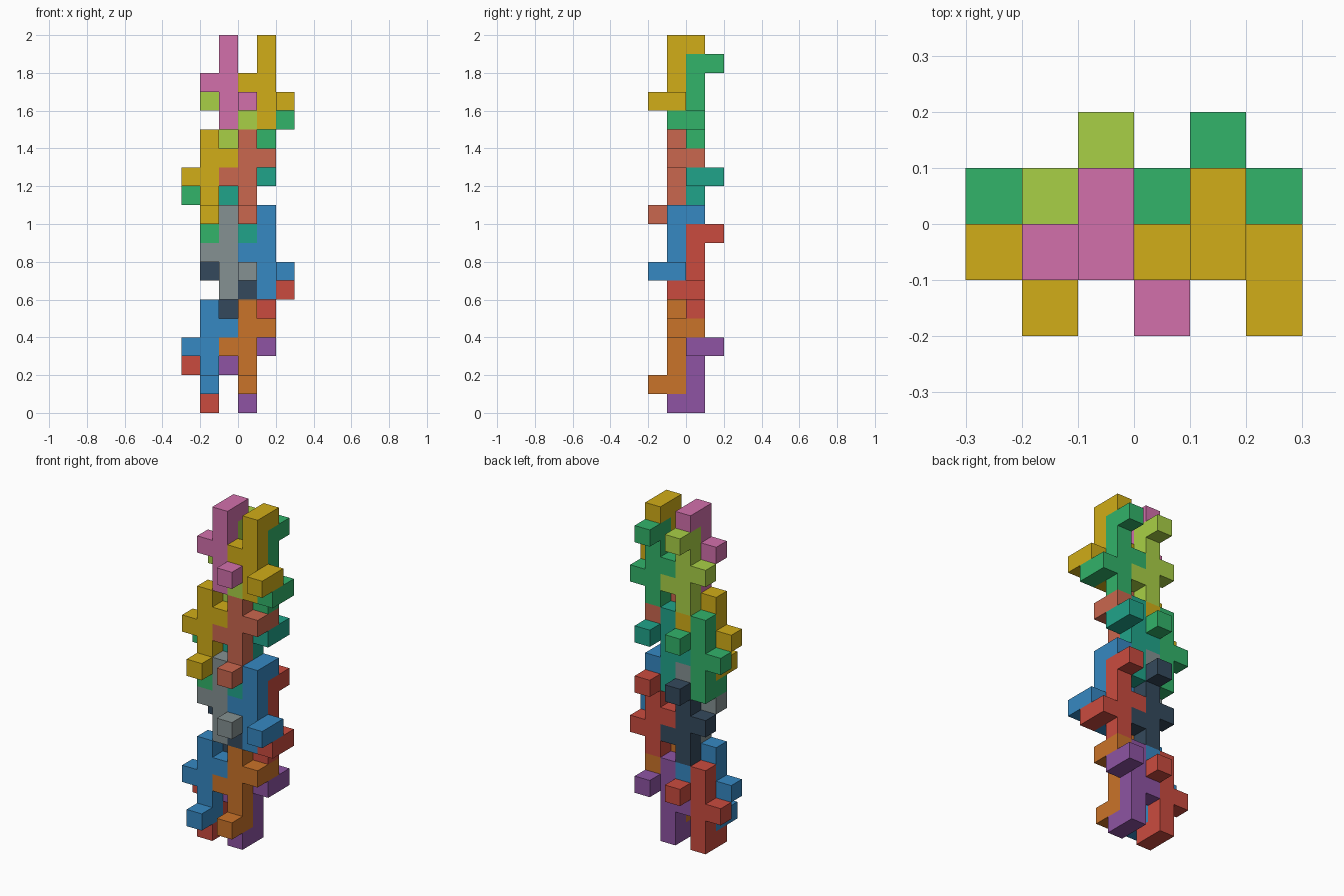
import bpy, bmesh
from mathutils import Vector

if "Cube" in bpy.data.objects:
    bpy.data.objects.remove(bpy.data.objects["Cube"])

U = 0.1  # cube edge

# One interlocking piece: a five-cube column with a hooked arm, a stub and a top lug
COLUMN = [(0, 0, k) for k in range(-2, 3)]
ARMS = [(0, 1, 2), (-1, 0, 0), (1, 0, -1), (1, -1, -1)]
PIECE = COLUMN + ARMS
FLIPPED = [(x, -y, -z) for x, y, z in PIECE]  # half turn about x

COLOURS = {
    "gold": "D1AD18", "green": "32B36A", "pink": "D270AB", "lime": "A9D046",
    "coral": "CA674E", "teal": "20A48A", "blue": "3688C2", "red": "CA4B3F",
    "grey": "859192", "navy": "34495C", "orange": "CA7329", "purple": "8E54A3",
}


def material(name):
    mat = bpy.data.materials.get(name)
    if not mat:
        mat = bpy.data.materials.new(name)
        srgb = [int(COLOURS[name][i:i + 2], 16) / 255 for i in (0, 2, 4)]
        mat.diffuse_color = [((c + 0.055) / 1.055) ** 2.4 for c in srgb] + [1]
        mat.use_nodes = True
        mat.node_tree.nodes["Principled BSDF"].inputs["Base Color"].default_value = mat.diffuse_color
    return mat


def add_piece(name, cells, centre, colour):
    """Outer shell of a group of unit cubes placed on the cube grid."""
    filled = set(cells)
    bm = bmesh.new()
    for cell in cells:
        c = Vector(cell) + Vector(centre) + Vector((0.5, 0.5, 0.5))
        for axis in range(3):
            for sign in (-1, 1):
                n = Vector((0, 0, 0))
                n[axis] = sign
                if tuple(int(a + b) for a, b in zip(cell, n)) in filled:
                    continue
                u = Vector((0, 0, 0))
                u[(axis + 1) % 3] = 1
                v = n.cross(u)
                corners = [(-1, -1), (1, -1), (1, 1), (-1, 1)]
                bm.faces.new([bm.verts.new((c + (n + u * a + v * b) / 2) * U)
                              for a, b in corners])
    bmesh.ops.remove_doubles(bm, verts=bm.verts[:], dist=U * 0.01)
    # merge coplanar squares into clean flat faces
    bmesh.ops.dissolve_limit(bm, angle_limit=0.01, verts=bm.verts[:], edges=bm.edges[:])
    mesh = bpy.data.meshes.new(name)
    bm.to_mesh(mesh)
    bm.free()
    mesh.materials.append(material(colour))
    bpy.context.collection.objects.link(bpy.data.objects.new(name, mesh))


# Layout of one tier: name, shape, column centre, upper colour, lower colour
LAYOUT = [
    ("front_right_piece", PIECE, (1, -1, 17), "gold", "blue"),
    ("front_left_piece", PIECE, (-1, -1, 17), "pink", "grey"),
    ("back_right_piece", PIECE, (1, 0, 16), "green", "red"),
    ("back_left_piece", PIECE, (-1, 0, 16), "lime", "navy"),
    ("front_right_flipped_piece", FLIPPED, (0, -1, 12), "coral", "orange"),
    ("front_left_flipped_piece", FLIPPED, (-2, -1, 12), "gold", "blue"),
    ("back_right_flipped_piece", FLIPPED, (0, 0, 11), "teal", "purple"),
    ("back_left_flipped_piece", FLIPPED, (-2, 0, 11), "green", "red"),
]

# Two identical tiers, nine cubes apart
for name, cells, (x, y, z), upper, lower in LAYOUT:
    add_piece("upper_" + name, cells, (x, y, z), upper)
    add_piece("lower_" + name, cells, (x, y, z - 9), lower)
